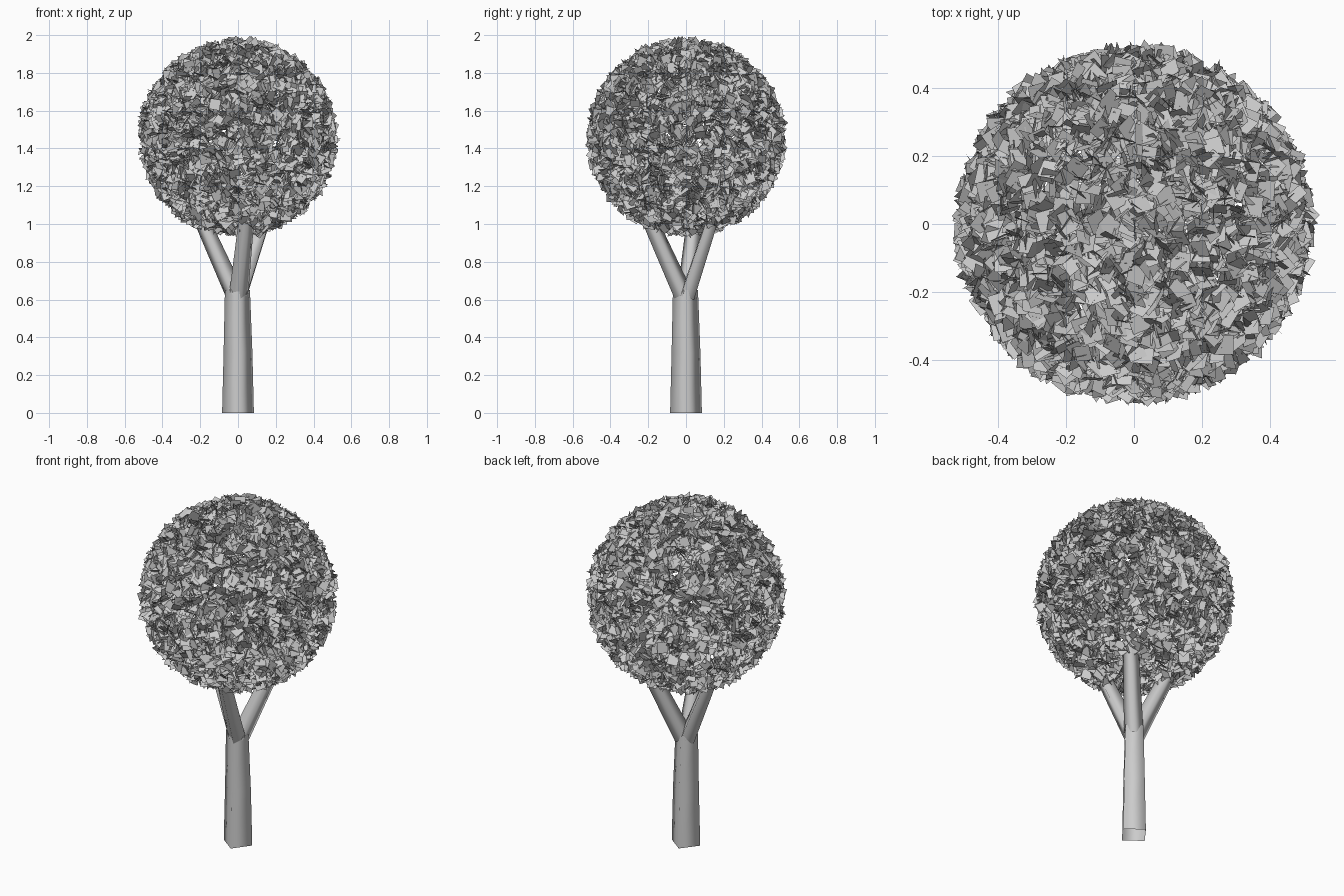
import bpy, bmesh, math, random
from mathutils import Vector, Quaternion

random.seed(7)
cube = bpy.data.objects.get("Cube")
if cube:
    bpy.data.objects.remove(cube, do_unlink=True)

GREY = (0.6, 0.6, 0.6, 1.0)
grey = bpy.data.materials.new("plain_grey")
grey.use_nodes = True
grey.diffuse_color = GREY
grey.node_tree.nodes["Principled BSDF"].inputs["Base Color"].default_value = GREY


def add_object(name, bm, smooth=False):
    mesh = bpy.data.meshes.new(name)
    bm.to_mesh(mesh)
    bm.free()
    mesh.materials.append(grey)
    for face in mesh.polygons:
        face.use_smooth = smooth
    obj = bpy.data.objects.new(name, mesh)
    bpy.context.collection.objects.link(obj)
    return obj


def tube(name, stations, turn):
    """Open four-sided tapering tube through (centre, radius) stations."""
    bm = bmesh.new()
    axis = (stations[-1][0] - stations[0][0]).normalized()
    tilt = Vector((0, 0, 1)).rotation_difference(axis)
    rings = []
    for centre, radius in stations:
        ring = []
        for i in range(4):
            a = turn + i * math.pi / 2
            offset = Vector((math.cos(a), math.sin(a), 0)) * radius
            ring.append(bm.verts.new(centre + tilt @ offset))
        rings.append(ring)
    for low, high in zip(rings, rings[1:]):
        for i in range(4):
            j = (i + 1) % 4
            bm.faces.new((low[i], low[j], high[j], high[i]))
    return add_object(name, bm, smooth=True)


# Trunk
tube("trunk", [(Vector((0, 0, 0)), 0.085),
               (Vector((0, 0, 0.32)), 0.077),
               (Vector((-0.003, -0.003, 0.65)), 0.067)], math.radians(8))

# Three branches fanning out into the crown
for name, heading in (("branch_back_left", 45),
                      ("branch_right", 167),
                      ("branch_front", 283)):
    a = math.radians(heading)
    out = Vector((math.cos(a), math.sin(a), 0))
    tube(name, [(out * 0.012 + Vector((0, 0, 0.62)), 0.052),
                (out * 0.165 + Vector((0, 0, 0.95)), 0.044),
                (out * 0.28 + Vector((0, 0, 1.2)), 0.034)], a)

# Crown: square leaves turned every way around a ball
CENTRE = Vector((0, 0, 1.457))
bm = bmesh.new()
for _ in range(5000):
    direction = Vector([random.gauss(0, 1) for _ in range(3)]).normalized()
    spin = Quaternion([random.gauss(0, 1) for _ in range(4)]).normalized()
    place = CENTRE + direction * random.uniform(0.465, 0.508)
    half = random.uniform(0.024, 0.031)
    corners = [(-half, -half), (half, -half), (half, half), (-half, half)]
    bm.faces.new([bm.verts.new(place + spin @ Vector((x, y, 0)))
                  for x, y in corners])
add_object("leaf_crown", bm)
